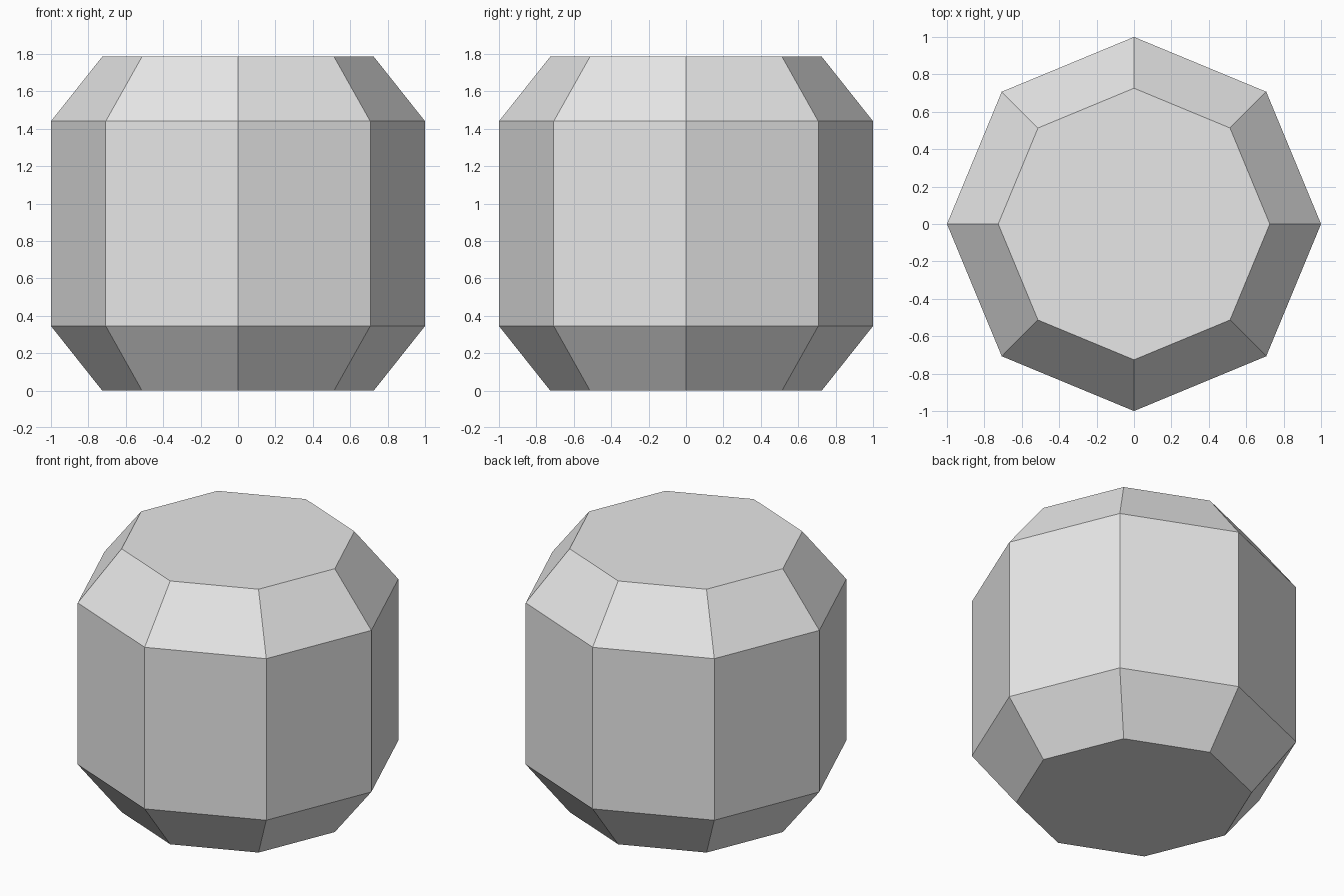
import bpy
import bmesh
from math import cos, sin, tau

cube = bpy.data.objects.get("Cube")
if cube:
    bpy.data.objects.remove(cube, do_unlink=True)

SIDES = 8
# Radius and height of each ring, bottom to top
PROFILE = [(0.726, 0.0), (1.0, 0.345), (1.0, 1.44), (0.726, 1.785)]

# Single plain grey material
grey = bpy.data.materials.new("light grey")
grey.use_nodes = True
colour = (0.8, 0.8, 0.8, 1.0)
grey.diffuse_color = colour
grey.node_tree.nodes["Principled BSDF"].inputs["Base Color"].default_value = colour

# Octagonal barrel with sloped top and bottom rims
bm = bmesh.new()
rings = [[bm.verts.new((r * cos(tau * i / SIDES), r * sin(tau * i / SIDES), z))
          for i in range(SIDES)] for r, z in PROFILE]
for low, high in zip(rings, rings[1:]):
    for i in range(SIDES):
        j = (i + 1) % SIDES
        bm.faces.new((low[i], low[j], high[j], high[i]))

# Flat end caps
bm.faces.new(rings[0][::-1])
bm.faces.new(rings[-1])

mesh = bpy.data.meshes.new("octagonal_barrel")
bm.to_mesh(mesh)
bm.free()
mesh.materials.append(grey)
barrel = bpy.data.objects.new("octagonal_barrel", mesh)
bpy.context.collection.objects.link(barrel)
